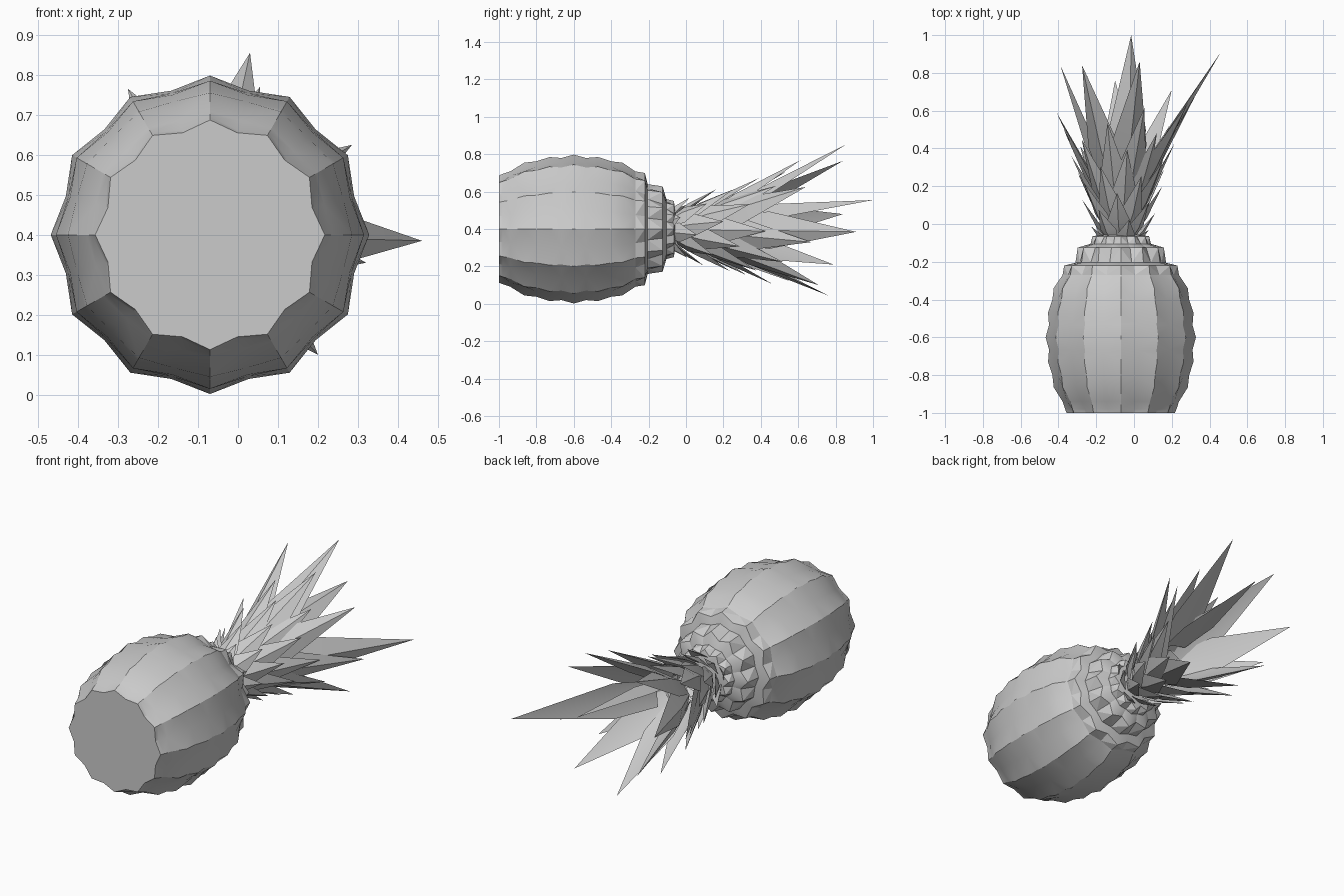
import bpy, bmesh, math
from mathutils import Vector

cube = bpy.data.objects.get("Cube")
if cube:
    bpy.data.objects.remove(cube, do_unlink=True)

CX, CZ = -0.07, 0.4          # long axis of the fruit, running along y

grey = bpy.data.materials.new("plain_grey")
grey.use_nodes = True
COLOUR = (0.6, 0.6, 0.6, 1)
grey.diffuse_color = COLOUR
grey.node_tree.nodes["Principled BSDF"].inputs["Base Color"].default_value = COLOUR


def finish(bm, name, angle):
    bmesh.ops.recalc_face_normals(bm, faces=bm.faces)
    mesh = bpy.data.meshes.new(name)
    bm.to_mesh(mesh)
    bm.free()
    mesh.materials.append(grey)
    obj = bpy.data.objects.new(name, mesh)
    bpy.context.collection.objects.link(obj)
    bpy.ops.object.select_all(action='DESELECT')
    obj.select_set(True)
    bpy.context.view_layer.objects.active = obj
    bpy.ops.object.shade_smooth_by_angle(angle=math.radians(angle))
    return obj


# Fruit body: (y, ridge radius, valley radius), odd rows are the points
ROWS = [(-1, .287, .264), (-.98, .295, .27), (-.94, .308, .295),
        (-.865, .355, .328), (-.8, .362, .345), (-.73, .385, .362),
        (-.665, .38, .366), (-.6, .398, .373), (-.535, .38, .366),
        (-.47, .385, .362), (-.4, .362, .345), (-.34, .355, .328),
        (-.27, .308, .29), (-.22, .3, .265), (-.205, .24, .225),
        (-.125, .228, .19), (-.105, .16, .15), (-.065, .15, .12),
        (-.055, .09, .08)]
COLS = 24
bm = bmesh.new()
grid = []
for y, ridge, valley in ROWS:
    ring = []
    for c in range(COLS):
        a = 2 * math.pi * c / COLS
        r = valley if c % 2 else ridge
        ring.append(bm.verts.new((CX + r * math.cos(a), y, CZ + r * math.sin(a))))
    grid.append(ring)
for i in range(len(ROWS) - 1):
    for c in range(COLS):
        n = (c + 1) % COLS
        a, b, d, e = grid[i][c], grid[i][n], grid[i + 1][c], grid[i + 1][n]
        tris = ((a, b, e), (a, e, d)) if (i + c) % 2 else ((a, b, d), (b, e, d))
        for t in tris:
            bm.faces.new(t)
bm.faces.new(grid[0])
bm.faces.new(grid[-1])
finish(bm, "fruit_body", 20)


# Crown leaves: keeled blades from near the axis out to a tip
def add_leaf(bm, tip):
    tip = Vector(tip)
    out = Vector((tip.x - CX, 0, tip.z - CZ)).normalized()
    base = Vector((CX, -0.1 + 0.38 * max(tip.y, 0), CZ)) + out * 0.075
    along = tip - base
    side = along.cross(out).normalized()
    normal = side.cross(along).normalized()
    if normal.dot(out) < 0:
        normal.negate()
    w = 0.05 + 0.055 * tip.y
    rings = []
    for t, k in ((0, 0.75), (0.3, 1.0)):
        p = base + along * t
        rings.append([bm.verts.new(p + side * s * w * k + normal * h * w * k)
                      for s, h in ((-1, 0), (0, 0.4), (1, 0), (0, 0.15))])
    end = bm.verts.new(tip)
    low, mid = rings
    bm.faces.new(low)
    for j in range(4):
        n = (j + 1) % 4
        bm.faces.new((low[j], low[n], mid[n], mid[j]))
        bm.faces.new((mid[j], mid[n], end))


LONG_TIPS = [(.03, .86, .855), (.46, .91, .385), (-.015, 1, .555),
             (-.275, .84, .765), (.2, .71, .1), (-.1, .76, .045),
             (-.39, .84, .48), (-.25, .79, .21), (-.41, .59, .38),
             (.055, .615, .77), (.285, .64, .625), (.32, .67, .33)]
bm = bmesh.new()
for tip in LONG_TIPS:
    add_leaf(bm, tip)
finish(bm, "long_crown_leaves", 30)

# Shorter leaves spiral up the crown
SHORT = 34
bm = bmesh.new()
for i in range(SHORT):
    y = -0.03 + 0.6 * i / SHORT
    r = 0.17 + 0.27 * y
    a = i * math.radians(137.5) + 0.4
    add_leaf(bm, (CX + r * math.cos(a), y, CZ + r * math.sin(a)))
finish(bm, "short_crown_leaves", 30)
